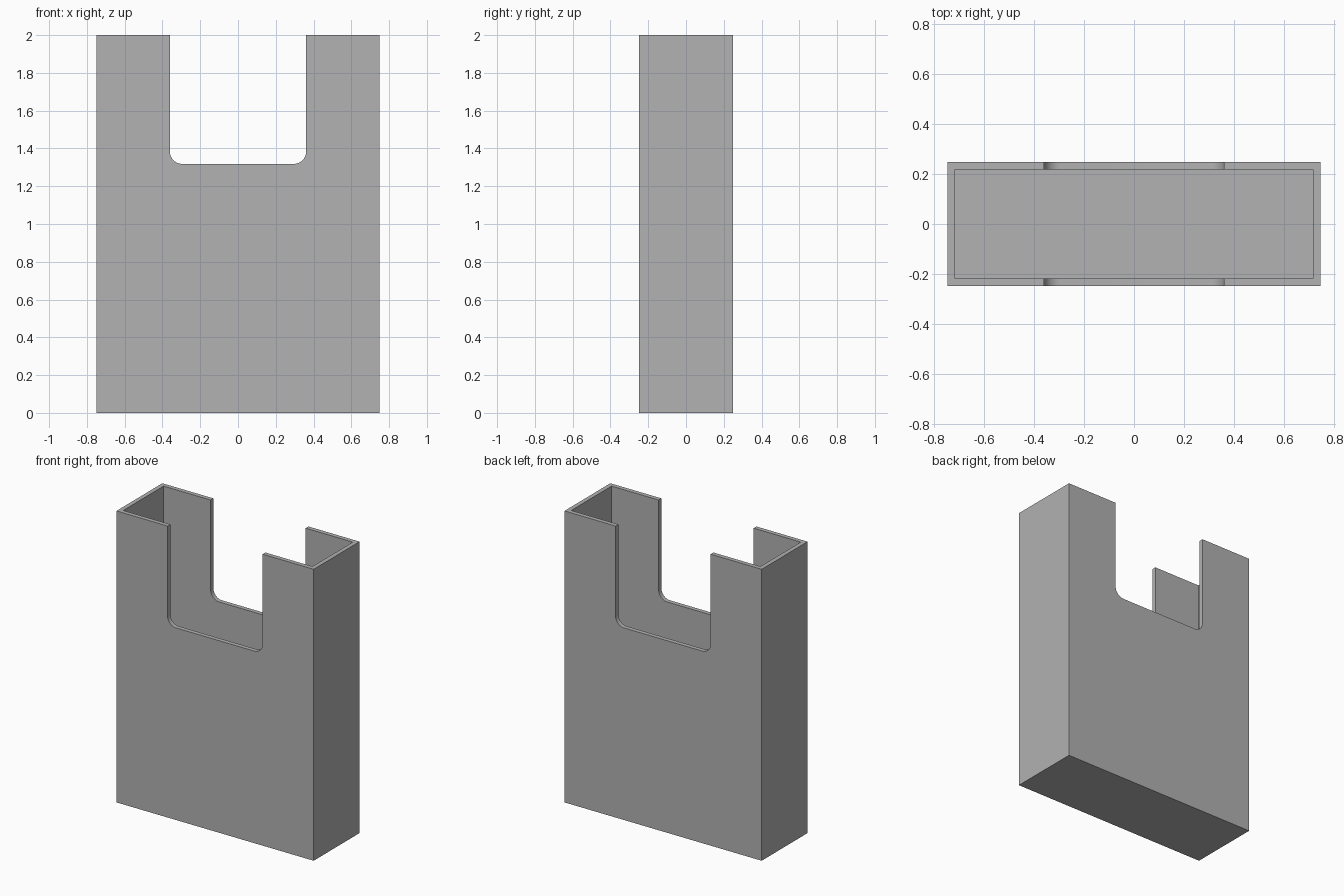
import bpy, bmesh, math

default = bpy.data.objects.get("Cube")
if default:
    bpy.data.objects.remove(default, do_unlink=True)

WIDTH, DEPTH, HEIGHT, WALL = 1.497, 0.497, 2.0, 0.03
NOTCH_HALF, NOTCH_Z, NOTCH_R = 0.361, 1.318, 0.066

grey = bpy.data.materials.new("plain grey")
grey.use_nodes = True
colour = (0.445, 0.445, 0.445, 1)
grey.diffuse_color = colour
grey.node_tree.nodes["Principled BSDF"].inputs["Base Color"].default_value = colour


def prism(name, profile, depth):
    """Extrude an x-z outline along y, centred on y = 0."""
    bm = bmesh.new()
    face = bm.faces.new([bm.verts.new((x, -depth / 2, z)) for x, z in profile])
    grown = bmesh.ops.extrude_face_region(bm, geom=[face])["geom"]
    moved = [v for v in grown if isinstance(v, bmesh.types.BMVert)]
    bmesh.ops.translate(bm, verts=moved, vec=(0, depth, 0))
    bmesh.ops.recalc_face_normals(bm, faces=bm.faces)
    mesh = bpy.data.meshes.new(name)
    bm.to_mesh(mesh)
    bm.free()
    mesh.materials.append(grey)
    obj = bpy.data.objects.new(name, mesh)
    bpy.context.collection.objects.link(obj)
    return obj


def rectangle(half, low, high):
    return [(-half, low), (half, low), (half, high), (-half, high)]


def notch_outline(steps=12):
    """U-shaped opening with rounded lower corners."""
    right = []
    for i in range(steps + 1):
        a = math.pi / 2 * i / steps
        right.append((NOTCH_HALF - NOTCH_R + NOTCH_R * math.sin(a),
                      NOTCH_Z + NOTCH_R - NOTCH_R * math.cos(a)))
    right.append((NOTCH_HALF, HEIGHT + 0.2))
    return right + [(-x, z) for x, z in reversed(right)]


# Open-topped sleeve with a floor, and a thumb notch through front and back
sleeve = prism("holder_sleeve", rectangle(WIDTH / 2, 0, HEIGHT), DEPTH)
cutters = [
    prism("cavity_cutter", rectangle(WIDTH / 2 - WALL, WALL, HEIGHT + 0.2), DEPTH - 2 * WALL),
    prism("notch_cutter", notch_outline(), DEPTH + 0.4),
]

bpy.ops.object.select_all(action="DESELECT")
sleeve.select_set(True)
bpy.context.view_layer.objects.active = sleeve
for cutter in cutters:
    cutter.hide_render = True
    cut = sleeve.modifiers.new(cutter.name, "BOOLEAN")
    cut.operation = "DIFFERENCE"
    cut.solver = "EXACT"
    cut.object = cutter
    bpy.ops.object.modifier_apply(modifier=cut.name)
    bpy.data.objects.remove(cutter, do_unlink=True)

# Smooth rounded notch corners, crisp box edges
bpy.ops.object.shade_smooth_by_angle(angle=math.radians(30))
